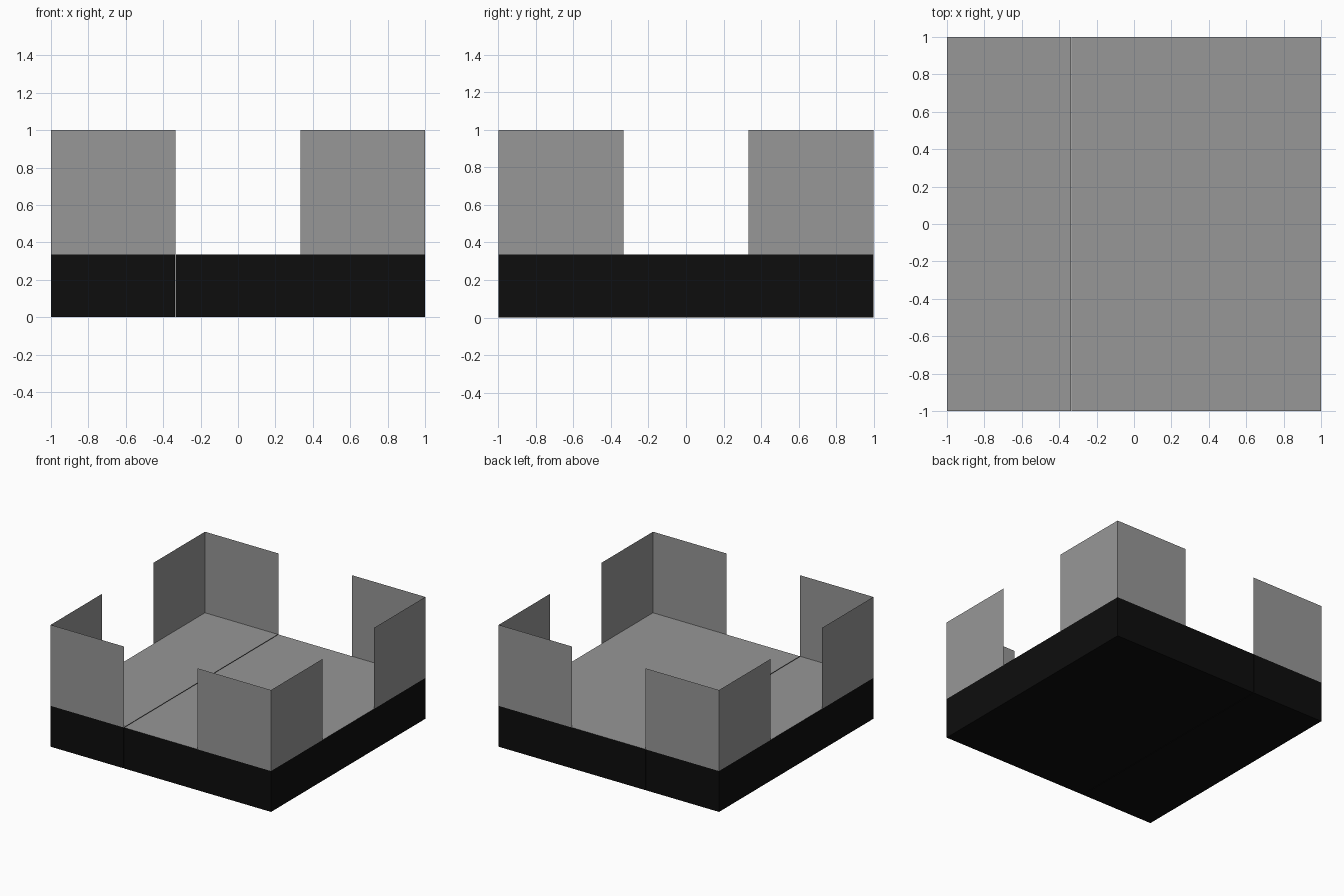
import bpy, bmesh

if "Cube" in bpy.data.objects:
    bpy.data.objects.remove(bpy.data.objects["Cube"])

TOP = 0.335     # top of the base
WALL = 1.0      # top of the corner walls
IN = 0.333      # inner end of each corner wall


def material(name, value):
    m = bpy.data.materials.new(name)
    m.diffuse_color = (value, value, value, 1)
    m.use_nodes = True
    m.node_tree.nodes["Principled BSDF"].inputs["Base Color"].default_value = m.diffuse_color
    return m


grey = material("grey", 0.31)
black = material("black", 0.004)


def make_object(name, bm, mats):
    mesh = bpy.data.meshes.new(name)
    bm.to_mesh(mesh)
    bm.free()
    for m in mats:
        mesh.materials.append(m)
    ob = bpy.data.objects.new(name, mesh)
    bpy.context.collection.objects.link(ob)
    return ob


# Base slabs: black sides and underside, grey floor
def slab(name, x0, x1):
    bm = bmesh.new()
    bmesh.ops.create_cube(bm, size=1)
    for v in bm.verts:
        v.co.x = x0 if v.co.x < 0 else x1
        v.co.y *= 2
        v.co.z = 0 if v.co.z < 0 else TOP
    bm.normal_update()
    for f in bm.faces:
        f.material_index = 0 if f.normal.z > 0.5 else 1
    make_object(name, bm, [grey, black])


# The two slabs meet at a hairline seam
slab("base_left", -1, -0.338)
slab("base_right", -0.333, 1)


# Corner walls: thin L-shaped sheets standing on the base edge
def corner_wall(name, sx, sy):
    bm = bmesh.new()
    path = [(sx * IN, sy), (sx, sy), (sx, sy * IN)]
    low = [bm.verts.new((x, y, TOP)) for x, y in path]
    high = [bm.verts.new((x, y, WALL)) for x, y in path]
    for i in range(2):
        f = [low[i], low[i + 1], high[i + 1], high[i]]
        bm.faces.new(f if sx * sy < 0 else f[::-1])
    bm.normal_update()
    # face every sheet outwards
    for f in bm.faces:
        c = f.calc_center_median()
        if f.normal.x * c.x + f.normal.y * c.y < 0:
            f.normal_flip()
    make_object(name, bm, [grey])


for sy, side in ((-1, "front"), (1, "back")):
    for sx, hand in ((-1, "left"), (1, "right")):
        corner_wall(f"{side}_{hand}_corner_wall", sx, sy)
